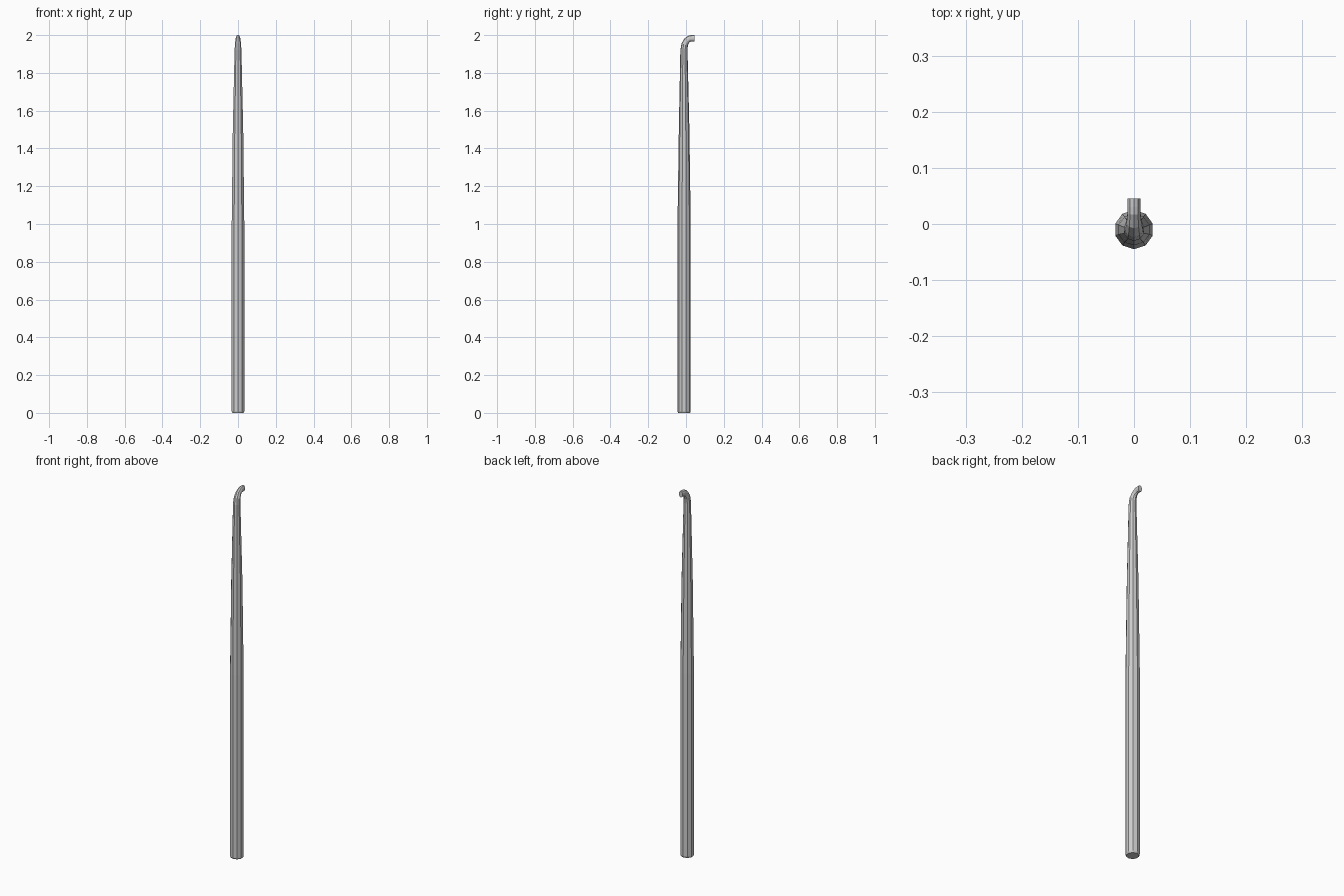
import bpy, bmesh, math

if "Cube" in bpy.data.objects:
    bpy.data.objects.remove(bpy.data.objects["Cube"])

SIDES = 10

# Stations along the pole: y, z, tilt towards +y (degrees), half-width in x, half-depth
stations = [
    (-0.010, 0.000, 0, 0.031, 0.031),   # bevelled foot
    (-0.010, 0.008, 0, 0.035, 0.035),
    (-0.010, 1.000, 0, 0.035, 0.035),   # taper starts
    (-0.010, 1.500, 0, 0.029, 0.028),
    (-0.011, 1.920, 0, 0.019, 0.019),   # bend starts
    (-0.007, 1.950, 22, 0.017, 0.018),
    (0.004, 1.971, 48, 0.014, 0.017),
    (0.020, 1.982, 78, 0.012, 0.017),
    (0.030, 1.983, 90, 0.0118, 0.017),
    (0.045, 1.983, 90, 0.0118, 0.017),  # hook end
]


def ring(bm, y, z, tilt, half_width, half_depth):
    """Ten-sided section with one corner on the outer side of the bend."""
    t = math.radians(tilt)
    verts = []
    for i in range(SIDES):
        a = 2 * math.pi * i / SIDES - math.pi / 2
        u, v = half_width * math.cos(a), half_depth * math.sin(a)
        verts.append(bm.verts.new((u, y + v * math.cos(t), z - v * math.sin(t))))
    return verts


# Hooked pole: sections skinned together and capped
bm = bmesh.new()
rings = [ring(bm, *s) for s in stations]
for low, high in zip(rings, rings[1:]):
    for i in range(SIDES):
        j = (i + 1) % SIDES
        bm.faces.new((low[i], low[j], high[j], high[i]))
bm.faces.new(rings[0][::-1])
bm.faces.new(rings[-1])
bmesh.ops.recalc_face_normals(bm, faces=bm.faces)

mesh = bpy.data.meshes.new("hooked_pole")
bm.to_mesh(mesh)
bm.free()
bpy.context.collection.objects.link(bpy.data.objects.new("hooked_pole", mesh))
